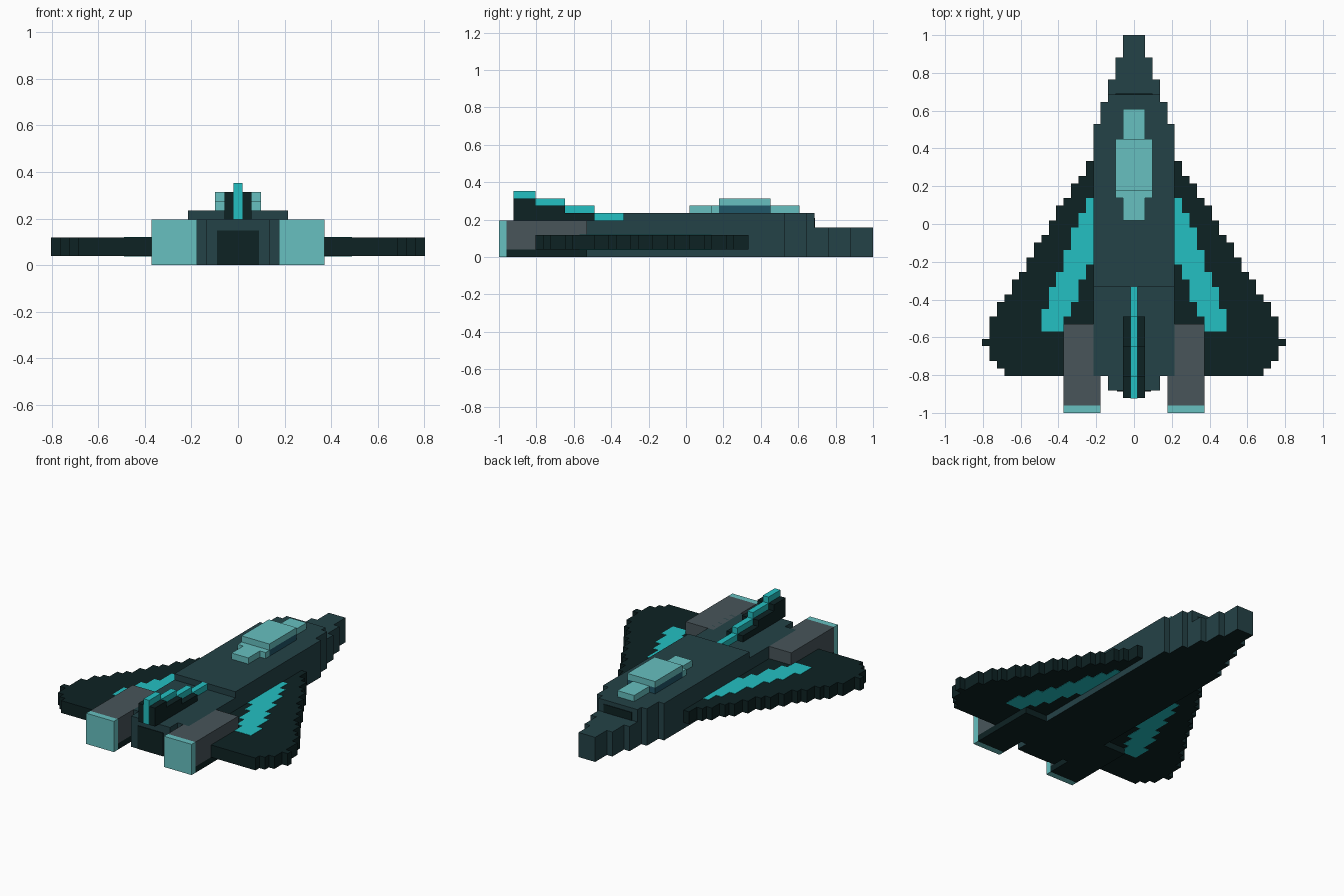
import bpy, bmesh

default = bpy.data.objects.get("Cube")
if default:
    bpy.data.objects.remove(default, do_unlink=True)

U = 2 / 51  # block size


def material(name, rgb):
    lin = [(c / 255 / 12.92) if c < 11 else ((c / 255 + 0.055) / 1.055) ** 2.4 for c in rgb]
    m = bpy.data.materials.new(name)
    m.use_nodes = True
    m.diffuse_color = (*lin, 1)
    m.node_tree.nodes["Principled BSDF"].inputs["Base Color"].default_value = (*lin, 1)
    return m


HULL = material("dark teal", (36, 66, 71))
DARK = material("near black teal", (13, 34, 35))
CYAN = material("bright cyan", (35, 192, 194))
LIGHT = material("pale teal", (103, 192, 192))
GREY = material("slate grey", (72, 85, 90))
BLUE = material("window blue", (32, 87, 105))


def finish(name, bm, mats):
    mesh = bpy.data.meshes.new(name)
    bm.to_mesh(mesh)
    bm.free()
    for m in mats:
        mesh.materials.append(m)
    ob = bpy.data.objects.new(name, mesh)
    bpy.context.collection.objects.link(ob)
    return ob


def blocks(name, boxes, *mats):
    """Boxes as (x0, x1, k0, k1, z0, z1) in blocks; k counts forward from the tail.
    A second material goes on downward faces."""
    bm = bmesh.new()
    for x0, x1, k0, k1, z0, z1 in boxes:
        for v in bmesh.ops.create_cube(bm, size=1)["verts"]:
            v.co.x = (x1 if v.co.x > 0 else x0) * U
            v.co.y = (k1 if v.co.y > 0 else k0) * U - 1
            v.co.z = (z1 if v.co.z > 0 else z0) * U
    bm.normal_update()
    if len(mats) > 1:
        for f in bm.faces:
            f.material_index = int(f.normal.z < -0.5)
    return finish(name, bm, mats)


def slab(name, outline, z0, z1, mat):
    """Extrude a stepped plan outline given in blocks."""
    bm = bmesh.new()
    face = bm.faces.new([bm.verts.new((x * U, k * U - 1, z0 * U)) for x, k in outline])
    top = bmesh.ops.extrude_face_region(bm, geom=[face])["geom"]
    for v in top:
        if isinstance(v, bmesh.types.BMVert):
            v.co.z = z1 * U
    bmesh.ops.recalc_face_normals(bm, faces=bm.faces)
    return finish(name, bm, [mat])


def centred(rows):
    return [(-h, h, k0, k1, z0, z1) for h, k0, k1, z0, z1 in rows]


# Fuselage: stepped nose, main deck, lower rear deck, tail; dark belly
blocks("fuselage", centred([
    (1.5, 48, 51, 0, 4), (2.5, 45, 48, 0, 4), (3.5, 43, 45, 0, 4),
    (3.5, 42, 43, 0, 6), (4.5, 39, 42, 0, 6), (5.5, 17, 39, 0, 6),
    (5.5, 5, 17, 0, 5), (3.5, 3, 5, 0, 5)]), HULL, DARK)
blocks("tail_nozzle", centred([(2.3, 2.9, 3.1, 0.02, 3.8)]), DARK)
blocks("nose_intake", centred([(2.5, 42.9, 43.1, 4, 5.3)]), DARK)

# Canopy with side windows
blocks("canopy_base", centred([(1.5, 26, 41, 6, 7), (2.5, 29, 30, 6, 7)]), LIGHT)
blocks("canopy_windows", centred([(2.5, 30, 37, 6, 7)]), BLUE)
blocks("canopy_roof", centred([(2.5, 30, 37, 7, 8)]), LIGHT)

# Stepped tail fin with a bright spine
fin_steps = [(9, 13, 6), (5, 9, 7), (2, 5, 8)]
blocks("tail_fin", centred([(1.5, k0, k1, 5, z) for k0, k1, z in fin_steps]), DARK)
blocks("fin_spine", centred(
    [(0.5, 13, 17, 5, 6)] + [(0.5, k0, k1, z, z + 1) for k0, k1, z in fin_steps]
    + [(0.5, 1.95, 2.1, 5, 9)]), CYAN)

# Wing plan: regular staircase leading edge, clipped tip
wing = [(5, 5), (5, 34)]
k_prev = 34
for i in range(14):
    k = round(34 - i * 21 / 13)
    wing += [(5.5 + i, k), (6.5 + i, k)]
wing += [(19.5, 10), (20.5, 10), (20.5, 9), (19.5, 9), (19.5, 7),
         (18.5, 7), (18.5, 6), (17.5, 6), (17.5, 5)]
wing = [p for i, p in enumerate(wing) if p != wing[i - 1]]

# Wing stripe: one row at a time, inner and outer edges drift outwards
stripe_rows = []
for k in range(11, 29):
    inner = 5.5 + max(0, round((21 - k) * 0.4))
    outer = 6.5 + min(6, round((28 - k) * 0.38))
    stripe_rows.append((inner, outer, k))

for side, s in (("left", 1), ("right", -1)):
    slab(side + "_wing", [(s * x, k) for x, k in wing], 1, 3, DARK)
    edge = []
    for inner, outer, k in stripe_rows:
        edge += [(s * outer, k), (s * outer, k + 1)]
    for inner, outer, k in reversed(stripe_rows):
        edge += [(s * inner, k + 1), (s * inner, k)]
    edge = [p for i, p in enumerate(edge) if p != edge[i - 1]]
    slab(side + "_wing_stripe", edge, 0.95, 3.05, CYAN)

    # Engine pod: grey housing, dark keel, pale exhaust
    x0, x1 = sorted((s * 4.5, s * 9.5))
    blocks(side + "_engine", [(x0, x1, 1, 12, 1, 5)], GREY)
    blocks(side + "_engine_keel", [(x0, x1, 1, 12, 0, 1)], DARK)
    blocks(side + "_exhaust", [(x0, x1, 0, 1, 0, 5)], LIGHT)
